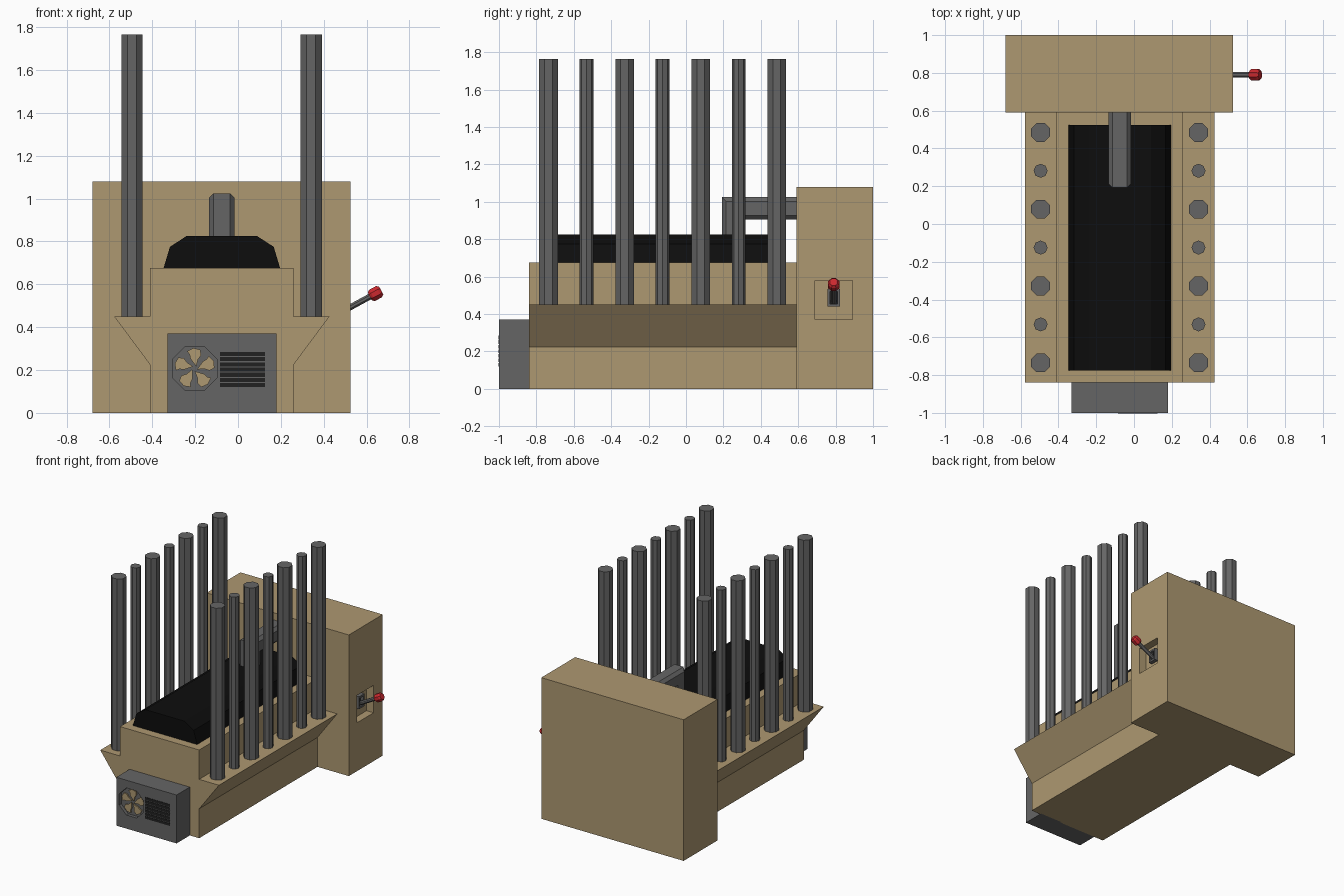
import bpy, bmesh, math
from mathutils import Vector, Matrix

if "Cube" in bpy.data.objects:
    bpy.data.objects.remove(bpy.data.objects["Cube"])

CX = -0.0755  # centre line of the machine body


def material(name, rgb):
    m = bpy.data.materials.new(name)
    m.diffuse_color = (*rgb, 1)
    m.use_nodes = True
    m.node_tree.nodes["Principled BSDF"].inputs["Base Color"].default_value = m.diffuse_color
    return m


TAN = material("tan", (0.42, 0.315, 0.165))
GREY = material("grey", (0.13, 0.13, 0.13))
BLACK = material("black", (0.004, 0.004, 0.004))
DARK = material("dark_grey", (0.015, 0.015, 0.015))
RED = material("red", (0.6, 0.022, 0.028))


def loft(name, rings, mat):
    """Closed skin through a list of equal-sized rings of points."""
    bm = bmesh.new()
    vs = [[bm.verts.new(p) for p in ring] for ring in rings]
    n = len(vs[0])
    for a, b in zip(vs, vs[1:]):
        for i in range(n):
            j = (i + 1) % n
            bm.faces.new((a[i], a[j], b[j], b[i]))
    bm.faces.new(vs[0])
    bm.faces.new(vs[-1])
    bmesh.ops.recalc_face_normals(bm, faces=bm.faces)
    me = bpy.data.meshes.new(name)
    bm.to_mesh(me)
    bm.free()
    me.materials.append(mat)
    ob = bpy.data.objects.new(name, me)
    bpy.context.collection.objects.link(ob)
    return ob


def prism(name, pts, lo, hi, axis, mat):
    """Extrude a 2D outline along x (y,z), y (x,z) or z (x,y)."""
    place = {"x": lambda a, b, t: (t, a, b),
             "y": lambda a, b, t: (a, t, b),
             "z": lambda a, b, t: (a, b, t)}[axis]
    return loft(name, [[place(a, b, t) for a, b in pts] for t in (lo, hi)], mat)


def box(name, x, y, z, mat):
    return prism(name, [(x[0], y[0]), (x[1], y[0]), (x[1], y[1]), (x[0], y[1])],
                 z[0], z[1], "z", mat)


def ngon(cx, cy, r, n=8, turn=0.0):
    return [(cx + r * math.cos(turn + i * math.tau / n),
             cy + r * math.sin(turn + i * math.tau / n)) for i in range(n)]


def cut(ob, cutter):
    mod = ob.modifiers.new("cut", "BOOLEAN")
    mod.operation = "DIFFERENCE"
    mod.solver = "EXACT"
    mod.object = cutter
    bpy.context.view_layer.objects.active = ob
    bpy.ops.object.modifier_apply(modifier=mod.name)
    bpy.data.objects.remove(cutter)


# Main body with flared side shelves
half = [(0.335, 0), (0.335, 0.225), (0.5025, 0.45), (0.335, 0.45), (0.335, 0.675)]
outline = [(CX + x, z) for x, z in half] + [(CX - x, z) for x, z in reversed(half)]
prism("machine_body", outline, -0.84, 0.59, "y", TAN)

# Rounded black cover on top of the body
half = [(0.272, 0.675), (0.242, 0.775), (0.165, 0.825)]
outline = [(CX + x, z) for x, z in half] + [(CX - x, z) for x, z in reversed(half)]
prism("top_cover", outline, -0.775, 0.525, "y", BLACK)

# Rear housing with a recess for the lever
housing = box("rear_housing", (-0.68, 0.525), (0.59, 1.0), (0, 1.08), TAN)
cut(housing, box("lever_recess", (0.465, 0.6), (0.69, 0.89), (0.37, 0.58), TAN))

# Grey frame and dark slot at the back of the recess
frame = box("lever_frame", (0.46, 0.495), (0.757, 0.823), (0.44, 0.535), GREY)
cut(frame, box("frame_opening", (0.468, 0.6), (0.771, 0.809), (0.454, 0.521), GREY))
box("lever_slot", (0.464, 0.47), (0.771, 0.809), (0.454, 0.521), DARK)

# Lever rod and faceted red knob, revolved along the tilted lever axis
pivot = Vector((0.467, 0.79, 0.462))
knob_at = Vector((0.642, 0.79, 0.557))
aim = (knob_at - pivot).to_track_quat("Z", "Y").to_matrix().to_4x4()


def turned(name, profile, origin, mat):
    rings = [[Matrix.Translation(origin) @ aim @ Vector((x, y, h))
              for x, y in ngon(0, 0, r, 8, math.pi / 8)] for r, h in profile]
    return loft(name, rings, mat)


turned("lever_rod", [(0.015, 0), (0.015, 0.19)], pivot, GREY)
turned("lever_knob", [(0.023, -0.03), (0.032, -0.018), (0.032, 0.018), (0.023, 0.03)],
       knob_at, RED)

# Chamfered square pipe bending from the housing down into the cover
s, c = 0.06, 0.038
section = [(s, c), (c, s), (-c, s), (-s, c), (-s, -c), (-c, -s), (c, -s), (s, -c)]
py, pz = 0.252, 0.965
loft("elbow_pipe", [
    [(CX + a, 0.60, pz + b) for a, b in section],
    [(CX + a, py - b, pz + b) for a, b in section],
    [(CX + a, py - b, 0.80) for a, b in section]], GREY)

# Two rows of alternating thick and thin stacks
for side, x in (("left", CX - 0.419), ("right", CX + 0.417)):
    for i in range(7):
        y = 0.485 - i * 0.2033
        if i % 2 == 0:
            ring = ngon(x, y, 0.0541, 8, math.pi / 8)
        else:
            ring = ngon(x, y, 0.037)
        prism(f"{side}_stack_{i + 1}", ring, 0.44, 1.765, "z", GREY)

# Front motor box with an octagonal fan well
motor = box("motor_box", (-0.33, 0.18), (-1.0, -0.83), (0, 0.37), GREY)
fx, fz = -0.202, 0.207
cut(motor, prism("fan_well", ngon(fx, fz, 0.112, 8, math.pi / 8), -1.1, -0.975, "y", GREY))

# Five swept fan blades
blade = [(0.012, 0), (0.045, 18), (0.07, 12), (0.092, 22), (0.096, 42),
         (0.088, 62), (0.07, 58), (0.05, 62), (0.03, 52)]
for i in range(5):
    pts = []
    for r, deg in blade:
        t = math.radians(deg + 52 + i * 72)
        pts.append((fx + r * math.cos(t), fz + r * math.sin(t)))
    prism(f"fan_blade_{i + 1}", pts, -0.985, -0.974, "y", TAN)

# Dark vent slots
for i in range(7):
    z = 0.12 + i * 0.0242
    box(f"vent_slot_{i + 1}", (-0.085, 0.125), (-1.003, -0.995), (z, z + 0.019), DARK)
